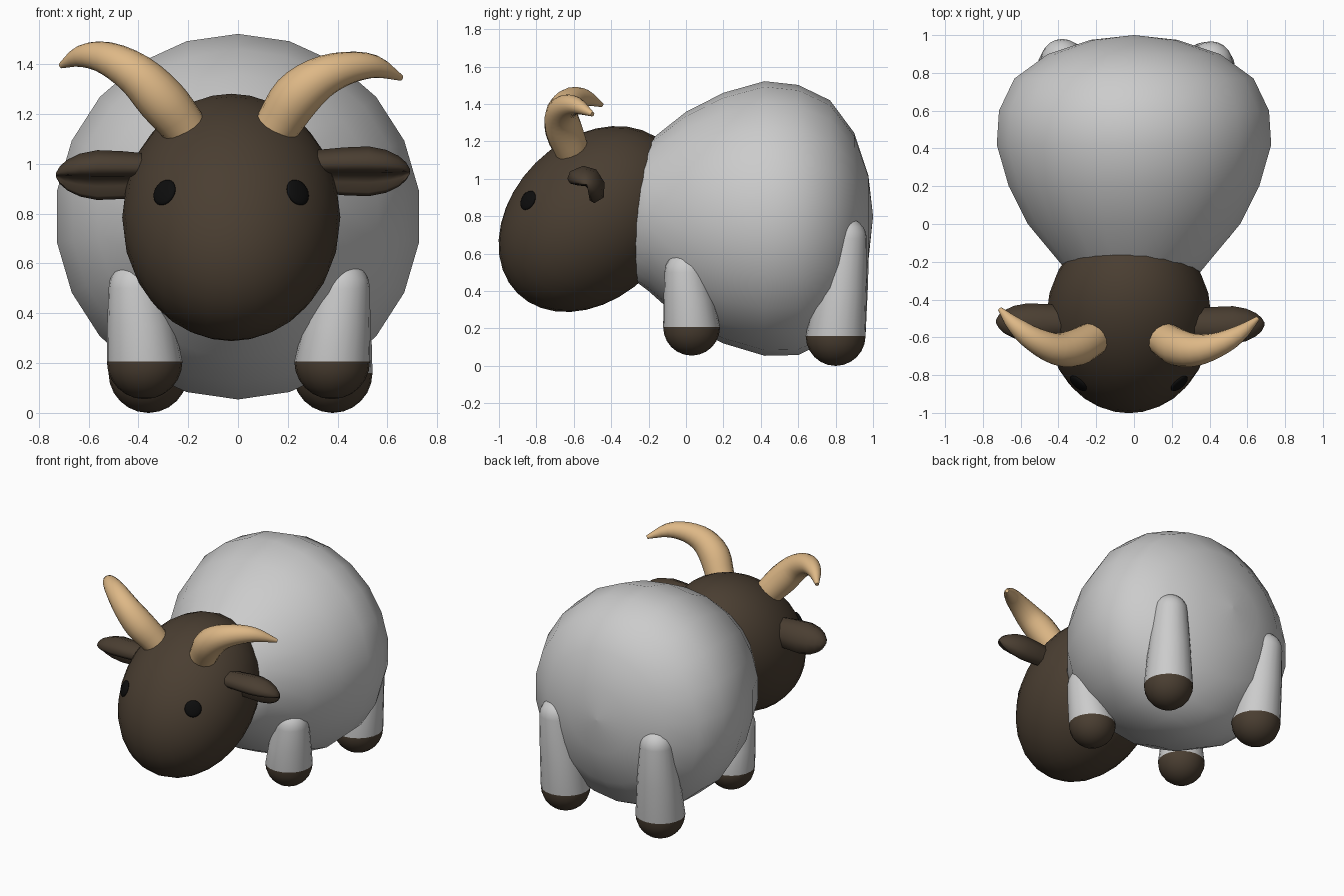
import bpy, bmesh, math
from mathutils import Vector, Matrix

if "Cube" in bpy.data.objects:
    bpy.data.objects.remove(bpy.data.objects["Cube"])


def material(name, rgb):
    m = bpy.data.materials.new(name)
    m.diffuse_color = (*rgb, 1)
    m.use_nodes = True
    m.node_tree.nodes["Principled BSDF"].inputs["Base Color"].default_value = m.diffuse_color
    return m


WOOL = material("light_grey_wool", (0.60, 0.60, 0.60))
HIDE = material("dark_brown_hide", (0.068, 0.048, 0.031))
HORN = material("tan_horn", (0.73, 0.48, 0.24))
BLACK = material("black_eye", (0.004, 0.004, 0.004))


def finish(name, bm, mats, angle=60):
    """Turn a bmesh into a smooth-shaded object."""
    bmesh.ops.remove_doubles(bm, verts=bm.verts, dist=1e-4)
    bmesh.ops.recalc_face_normals(bm, faces=bm.faces)
    me = bpy.data.meshes.new(name)
    bm.to_mesh(me)
    bm.free()
    ob = bpy.data.objects.new(name, me)
    bpy.context.collection.objects.link(ob)
    for m in mats:
        me.materials.append(m)
    bpy.ops.object.select_all(action='DESELECT')
    ob.select_set(True)
    bpy.context.view_layer.objects.active = ob
    bpy.ops.object.shade_smooth_by_angle(angle=math.radians(angle))
    return ob


def loft(rings):
    """Skin a list of closed rings and cap both ends."""
    bm = bmesh.new()
    loops = [[bm.verts.new(p) for p in ring] for ring in rings]
    n = len(loops[0])
    for a, b in zip(loops, loops[1:]):
        for i in range(n):
            j = (i + 1) % n
            bm.faces.new((a[i], a[j], b[j], b[i]))
    bm.faces.new(loops[0])
    bm.faces.new(loops[-1])
    return bm


def circle(center, axis_u, axis_v, r, n):
    return [Vector(center) + r * (math.cos(t) * axis_u + math.sin(t) * axis_v)
            for t in (2 * math.pi * i / n for i in range(n))]


X, Y, Z = Vector((1, 0, 0)), Vector((0, 1, 0)), Vector((0, 0, 1))

# Woolly body: pear shape turned around the y axis (y, centre z, radius)
body = [(-.32, .79, .30), (-.2, .80, .40), (0, .79, .568), (.2, .79, .67),
        (.42, .788, .734), (.6, .78, .722), (.77, .78, .64), (.9, .785, .46),
        (.975, .79, .23), (1.0, .80, .002)]
finish("body", loft([circle((0, y, z), Z, X, r, 22) for y, z, r in body]), [WOOL])

# Head: ellipsoid with its long axis pointing back and up
HEAD_C = Vector((-.027, -.505, .785))
HEAD_M = Matrix.Rotation(math.radians(45), 3, 'X') @ Matrix.Diagonal((.438, .561, .424))
bm = bmesh.new()
bmesh.ops.create_uvsphere(bm, u_segments=28, v_segments=18, radius=1)
bmesh.ops.transform(bm, matrix=Matrix.Translation(HEAD_C) @ HEAD_M.to_4x4(), verts=bm.verts)
finish("head", bm, [HIDE])

# Eyes: flattened discs lying on the head surface
INV = HEAD_M.inverted()
for side, ex in (("left", -.295), ("right", .24)):
    lo, hi = -1.1, -.5
    for _ in range(30):
        mid = (lo + hi) / 2
        p = Vector((ex, mid, .885))
        if (INV @ (p - HEAD_C)).length > 1:
            lo = mid
        else:
            hi = mid
    normal = (INV.transposed() @ (INV @ (p - HEAD_C))).normalized()
    bm = bmesh.new()
    bmesh.ops.create_uvsphere(bm, u_segments=20, v_segments=10, radius=.055)
    mat = (Matrix.Translation(p) @ normal.to_track_quat('Z', 'Y').to_matrix().to_4x4()
           @ Matrix.Diagonal((1, 1, .3, 1)))
    bmesh.ops.transform(bm, matrix=mat, verts=bm.verts)
    finish("eye_" + side, bm, [BLACK])


# Legs: tapered capsules whose rounded foot is a dark hoof
def leg(name, foot, r0, top, r1):
    foot, top = Vector(foot), Vector(top)
    rings = []
    for i in range(7):
        a = math.radians(-89 + 89 * i / 6)
        rings.append(circle(foot + Z * r0 * math.sin(a), X, Y, r0 * math.cos(a), 20))
    rings.append(circle(foot.lerp(top, .5), X, Y, r0 * .55 + r1 * .45, 20))
    for i in range(6):
        a = math.radians(89 * i / 5)
        rings.append(circle(top + Z * r1 * math.sin(a), X, Y, r1 * math.cos(a), 20))
    bm = loft(rings)
    for f in bm.faces:
        f.material_index = 1 if f.calc_center_median().z < foot.z else 0
    finish(name, bm, [WOOL, HIDE])


leg("front_leg_left", (-.375, .03, .207), .152, (-.405, .0, .50), .115)
leg("front_leg_right", (.378, .03, .207), .152, (.415, .0, .50), .115)
leg("back_leg_left", (-.36, .80, .16), .16, (-.38, .868, .68), .112)
leg("back_leg_right", (.38, .80, .16), .16, (.41, .855, .68), .112)


# Horns: tapering tubes along a smooth curve (x, y, z, radius)
def smooth_path(pts, steps=3):
    p = [Vector(q) for q in pts]
    p = [2 * p[0] - p[1]] + p + [2 * p[-1] - p[-2]]
    out = []
    for a, b, c, d in zip(p, p[1:], p[2:], p[3:]):
        for s in range(steps):
            t = s / steps
            out.append(.5 * (2 * b + (c - a) * t + (2 * a - 5 * b + 4 * c - d) * t * t
                             + (3 * b - a - 3 * c + d) * t ** 3))
    return out + [p[-2]]


def horn(name, pts):
    path = smooth_path(pts)
    rings = []
    for i, q in enumerate(path):
        tangent = (path[min(i + 1, len(path) - 1)].xyz - path[max(i - 1, 0)].xyz).normalized()
        u = (Y - tangent * Y.dot(tangent)).normalized()
        rings.append(circle(q.xyz, u, tangent.cross(u), q.w, 16))
    finish(name, loft(rings), [HORN])


horn("horn_left", [(-.18, -.59, 1.09, .085), (-.23, -.615, 1.165, .092), (-.31, -.655, 1.26, .099),
                   (-.41, -.662, 1.36, .085), (-.53, -.61, 1.425, .066),
                   (-.63, -.535, 1.432, .044), (-.71, -.45, 1.395, .012)])
horn("horn_right", [(.115, -.59, 1.09, .085), (.165, -.615, 1.165, .092), (.235, -.655, 1.27, .099),
                    (.33, -.667, 1.345, .085), (.44, -.64, 1.385, .066),
                    (.55, -.585, 1.39, .046), (.655, -.50, 1.345, .012)])

# Ears: cupped crescent section (y, z) swept sideways and closed at the tip
crescent = [(-.105, .03), (-.09, .07), (-.02, .10), (.05, .08), (.095, .01), (.09, -.07),
            (.04, -.10), (.015, -.085), (.02, -.045), (-.005, -.01), (-.05, -.005), (-.09, .005)]
stations = [(0, .85), (.12, .96), (.22, 1), (.29, .86), (.34, .62), (.37, .36), (.385, .1)]


def ear(name, side, x0, y0, z0):
    finish(name, loft([[(x0 + side * d, y0 + y * s, z0 + z * s) for y, z in crescent]
                       for d, s in stations]), [HIDE], 75)


ear("ear_left", -1, -.345, -.515, .955)
ear("ear_right", 1, .305, -.53, .97)
